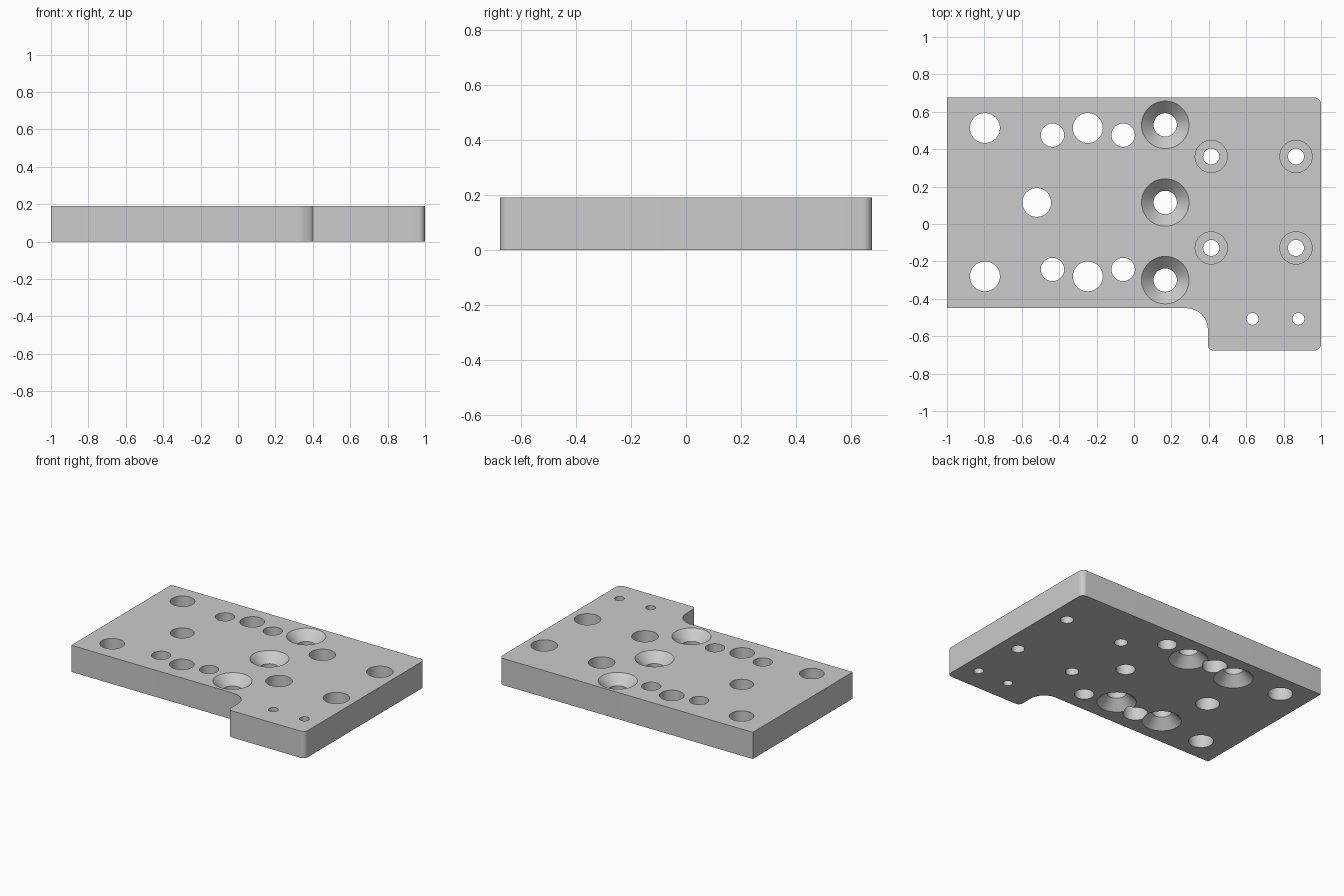
import bpy
import bmesh
from math import cos, sin, pi, tan, radians
from mathutils import Vector

cube = bpy.data.objects.get("Cube")
if cube:
    bpy.data.objects.remove(cube, do_unlink=True)

T = 0.19       # plate thickness
OVER = 0.02    # how far cutters reach past the plate

grey = bpy.data.materials.new("plain grey")
grey.use_nodes = True
grey.diffuse_color = (0.6, 0.6, 0.6, 1)
grey.node_tree.nodes["Principled BSDF"].inputs["Base Color"].default_value = (0.6, 0.6, 0.6, 1)


def make_object(name, bm):
    bmesh.ops.recalc_face_normals(bm, faces=bm.faces)
    mesh = bpy.data.meshes.new(name)
    bm.to_mesh(mesh)
    bm.free()
    mesh.materials.append(grey)
    obj = bpy.data.objects.new(name, mesh)
    bpy.context.collection.objects.link(obj)
    return obj


def rounded_outline(corners, steps=10):
    """Replace each right-angle corner (x, y, radius) with an arc."""
    points = []
    for i, (x, y, r) in enumerate(corners):
        p = Vector((x, y))
        if r == 0:
            points.append(p)
            continue
        to_prev = (Vector(corners[i - 1][:2]) - p).normalized()
        to_next = (Vector(corners[(i + 1) % len(corners)][:2]) - p).normalized()
        centre = p + (to_prev + to_next) * r
        for s in range(steps + 1):
            a = s / steps * pi / 2
            points.append(centre - to_next * r * cos(a) - to_prev * r * sin(a))
    return points


def drill(plate, x, y, profile, sides=48):
    """Cut a turned hole whose profile is (radius, z) from bottom to top."""
    bm = bmesh.new()
    rings = [[bm.verts.new((x + r * cos(2 * pi * k / sides), y + r * sin(2 * pi * k / sides), z))
              for k in range(sides)] for r, z in profile]
    for low, high in zip(rings, rings[1:]):
        for k in range(sides):
            n = (k + 1) % sides
            bm.faces.new((low[k], low[n], high[n], high[k]))
    bm.faces.new(rings[0][::-1])
    bm.faces.new(rings[-1])
    cutter = make_object("hole_cutter", bm)
    cutter.hide_render = True
    mod = plate.modifiers.new("hole", 'BOOLEAN')
    mod.operation = 'DIFFERENCE'
    mod.solver = 'EXACT'
    mod.object = cutter
    bpy.ops.object.modifier_apply(modifier=mod.name)
    bpy.data.objects.remove(cutter, do_unlink=True)


# Plate with a rounded step at the front
corners = [(-1, -0.45, 0), (0.395, -0.45, 0.115), (0.395, -0.676, 0.03),
           (1, -0.676, 0.035), (1, 0.676, 0.035), (-1, 0.676, 0)]
bm = bmesh.new()
base = bm.faces.new([bm.verts.new((p.x, p.y, 0)) for p in rounded_outline(corners)])
top = bmesh.ops.extrude_face_region(bm, geom=[base], use_keep_orig=True)
bmesh.ops.translate(bm, vec=(0, 0, T), verts=[v for v in top["geom"] if isinstance(v, bmesh.types.BMVert)])
plate = make_object("mounting_plate", bm)
bpy.context.view_layer.objects.active = plate
plate.select_set(True)


def straight(r):
    return [(r, -OVER), (r, T + OVER)]


# Hole profiles
bore, sink, depth = 0.0625, 0.127, 0.065
sink_top = [(bore, -OVER), (bore, T - depth), (sink, T), (sink, T + OVER)]
sink_below = [(sink, -OVER), (sink, 0), (bore, depth), (bore, T + OVER)]
counterbore = [(0.043, -OVER), (0.043, T - 0.1), (0.086, T - 0.1), (0.086, T + OVER)]

# Large plain holes
for x in (-0.797, -0.247):
    for y in (0.513, -0.28):
        drill(plate, x, y, straight(0.08))
drill(plate, -0.52, 0.115, straight(0.077))

# Holes countersunk from below
for x in (-0.436, -0.058):
    for y in (0.475, -0.243):
        drill(plate, x, y, sink_below)

# Row of holes countersunk from above
for y in (0.53, 0.115, -0.3):
    drill(plate, 0.167, y, sink_top)

# Counterbored holes
for x in (0.413, 0.866):
    for y in (0.361, -0.128):
        drill(plate, x, y, counterbore)

# Small pin holes in the front tab
for x in (0.634, 0.879):
    drill(plate, x, -0.507, straight(0.032))

bpy.ops.object.shade_smooth_by_angle(angle=radians(30))
